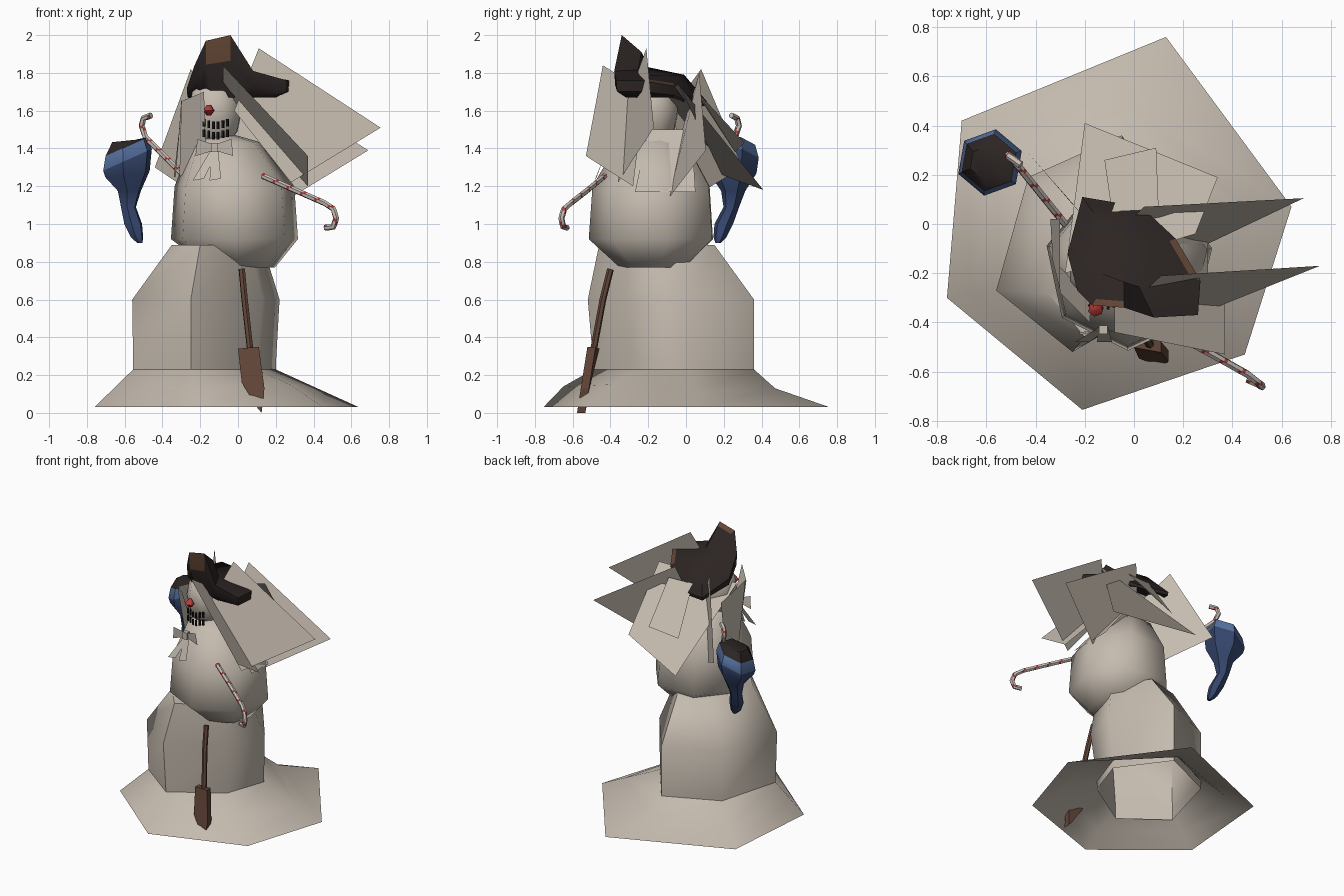
import bpy, bmesh, math
from mathutils import Vector

old = bpy.data.objects.get("Cube")
if old:
    bpy.data.objects.remove(old, do_unlink=True)


def material(name, rgb):
    m = bpy.data.materials.new(name)
    m.use_nodes = True
    m.diffuse_color = (*rgb, 1)
    m.node_tree.nodes["Principled BSDF"].inputs["Base Color"].default_value = (*rgb, 1)
    return m


SNOW = material("warm snow", (.56, .5, .43))
DARK = material("dark felt", (.025, .018, .017))
PATCH = material("brown felt", (.12, .06, .035))
WOOD = material("wood", (.12, .06, .04))
BLUE = material("navy blue", (.035, .06, .15))
LIGHT = material("light blue", (.09, .16, .34))
RED = material("red", (.5, .04, .04))
CREAM = material("candy white", (.56, .5, .45))
COAL = material("coal", (.01, .01, .01))


def build(name, verts, faces, mats, smooth=None):
    mesh = bpy.data.meshes.new(name)
    mesh.from_pydata([tuple(v) for v in verts], [], faces)
    for m in mats:
        mesh.materials.append(m)
    bm = bmesh.new()
    bm.from_mesh(mesh)
    bmesh.ops.recalc_face_normals(bm, faces=bm.faces)
    bm.to_mesh(mesh)
    bm.free()
    ob = bpy.data.objects.new(name, mesh)
    bpy.context.scene.collection.objects.link(ob)
    if smooth:
        bpy.ops.object.select_all(action='DESELECT')
        ob.select_set(True)
        bpy.context.view_layer.objects.active = ob
        bpy.ops.object.shade_smooth_by_angle(angle=math.radians(smooth))
    return ob


def loft(name, rings, mats, caps=(True, True), smooth=None):
    """Skin a list of equal rings of points."""
    n = len(rings[0])
    verts = [p for ring in rings for p in ring]
    faces = [(i * n + j, i * n + (j + 1) % n, (i + 1) * n + (j + 1) % n, (i + 1) * n + j)
             for i in range(len(rings) - 1) for j in range(n)]
    if caps[0]:
        faces.append(tuple(reversed(range(n))))
    if caps[1]:
        faces.append(tuple(range(len(verts) - n, len(verts))))
    return build(name, verts, faces, mats, smooth)


def ring(x, y, z, r, sides=6, phase=20, tilt=0):
    angles = [math.radians(phase) + math.tau * k / sides for k in range(sides)]
    return [Vector((x + r * math.cos(a), y + r * math.sin(a), z + tilt * r * math.cos(a))) for a in angles]


def stack(name, rows, mats, sides=6, phase=20, smooth=60):
    return loft(name, [ring(*row, sides, phase) for row in rows], mats, smooth=smooth)


def tube(name, points, radius, mats, sides=6):
    pts = [Vector(p) for p in points]
    rings = []
    for i, p in enumerate(pts):
        t = (pts[min(i + 1, len(pts) - 1)] - pts[max(i - 1, 0)]).normalized()
        a = t.cross(Vector((.3, .9, .2))).normalized()
        b = t.cross(a)
        rings.append([p + radius * (a * math.cos(math.tau * k / sides) + b * math.sin(math.tau * k / sides))
                      for k in range(sides)])
    return loft(name, rings, mats, smooth=50)


# Uneven lower body, open underneath, from three outlines
def outline(z, points):
    return [Vector((x, y, z)) for x, y in points]


foot = [(.2, .02), (-.05, .36), (-.43, .19), (-.555, -.26), (-.25, -.49), (.1, -.27)]
waist = [(.22, .0), (-.05, .36), (-.43, .19), (-.56, -.27), (-.25, -.52), (.13, -.3)]
chest = [(.13, -.08), (-.03, .15), (-.27, .09), (-.35, -.28), (-.2, -.46), (.06, -.33)]
loft("lower_body", [outline(.17, foot), outline(.25, foot), outline(.6, waist), outline(.89, chest)],
     [SNOW], (False, True), 60)

# Snow drift around the foot
rim = outline(.03, [(.64, .07), (.13, .76), (-.7, .42), (-.76, -.3), (-.21, -.755), (.45, -.53)])
inner = outline(.23, foot)
bends = [(.4, .11), (.72, .13), (.55, .11), (.5, .13), (.4, .14), (.5, .15)]
middle = []
for a, b, (t, z) in zip(rim, inner, bends):
    p = a.lerp(b, t)
    p.z = z
    middle.append(p)
loft("snow_drift", [rim, middle, inner], [SNOW], (False, False), 60)

# Upper body and head
stack("upper_body", [(.02, -.17, .77, .18), (-.02, -.17, .92, .345), (-.02, -.17, 1.2, .325),
                     (-.06, -.17, 1.43, .19), (-.09, -.17, 1.47, .08)], [SNOW], 7, 12)
stack("head", [(-.12, -.18, 1.42, .07), (-.12, -.18, 1.49, .125), (-.12, -.18, 1.6, .15),
               (-.12, -.18, 1.7, .13), (-.12, -.18, 1.76, .05)], [SNOW], 8)

# Thin broad sheets around the head
sheets = {
    "front_left_sheet": [(-.08, -.44, 1.84), (.37, -.53, 1.36), (.37, -.28, 1.2), (-.08, -.22, 1.7)],
    "left_front_sheet": [(.11, -.21, 1.93), (.755, -.17, 1.51), (.28, -.36, 1.22), (-.02, -.33, 1.6)],
    "left_rear_sheet": [(.04, .07, 1.8), (.69, .105, 1.39), (.28, -.09, 1.14), (-.05, -.02, 1.5)],
    "left_collar_sheet": [(.3, -.27, 1.17), (.3, .05, 1.17), (.04, .03, 1.5), (.04, -.2, 1.5)],
    "rear_sheet": [(.25, -.04, 1.74), (.34, .19, 1.26), (-.2, .41, 1.18), (-.28, -.2, 1.66)],
    "small_rear_sheet": [(.1, .06, 1.7), (.09, .31, 1.43), (-.12, .26, 1.38), (-.09, .05, 1.7)],
    "right_rear_sheet": [(-.25, .08, 1.82), (-.44, .3, 1.3), (-.22, .05, 1.15), (-.1, -.08, 1.6)],
    "right_side_sheet": [(-.3, .02, 1.6), (-.34, .02, 1.25), (-.33, -.15, 1.25), (-.3, -.27, 1.66)],
    "right_front_sheet": [(-.3, -.28, 1.65), (-.31, -.17, 1.25), (-.17, -.27, 1.35), (-.18, -.4, 1.7)],
}
for name, corners in sheets.items():
    build(name, corners, [(0, 1, 2, 3)], [SNOW])

# Face: nose and two rows of coal teeth
stack("nose", [(-.155, -.34, 1.575, .012), (-.155, -.345, 1.6, .032), (-.155, -.34, 1.63, .012)], [RED], 6)
for row, z in enumerate((1.465, 1.52)):
    for k in range(6):
        x = -.18 + .025 * k
        y = -.345 + abs(k - 2.5) * .006
        zz = z + abs(k - 2.5) * .006
        stack(f"tooth_{row}_{k}", [(x, y, zz - .02, .008), (x, y, zz + .02, .008)], [COAL], 4)

# Bow with two hanging tails
for side in (-1, 1):
    x = -.125
    build("bow_wing", [(x, -.43, 1.42), (x + side * .09, -.45, 1.45), (x + side * .1, -.44, 1.36),
                       (x, -.43, 1.39)], [(0, 1, 2, 3)], [SNOW])
    build("bow_tail", [(x - .02, -.42, 1.39), (x + .02, -.42, 1.39), (x - .01 + side * .045, -.48, 1.24),
                       (x - .07 + side * .045, -.48, 1.23)], [(0, 1, 2, 3)], [SNOW])
stack("bow_knot", [(-.125, -.43, 1.38, .025), (-.125, -.43, 1.43, .025)], [SNOW], 4, 45)


# Candy cane arms with thin red stripes
def cane(name, corners):
    points = []
    for a, b in zip(corners, corners[1:]):
        a, b = Vector(a), Vector(b)
        steps = max(1, round((b - a).length / .015))
        points += [a.lerp(b, i / steps) for i in range(steps)]
    points.append(Vector(corners[-1]))
    ob = tube(name, points, .016, [CREAM, RED])
    for f in ob.data.polygons:
        if len(f.vertices) == 4 and (f.index // 6 + f.index % 6) % 6 == 0:
            f.material_index = 1


cane("left_arm", [(.13, -.43, 1.255), (.3, -.52, 1.18), (.46, -.61, 1.11), (.505, -.645, 1.08),
                  (.52, -.66, 1.03), (.505, -.65, .985), (.46, -.63, .98)])
cane("right_arm", [(-.28, 0, 1.25), (-.49, .26, 1.46), (-.51, .28, 1.52), (-.5, .27, 1.56),
                   (-.46, .24, 1.575)])

# Hanging stocking: dark domed opening, light upper band, drooping tail
rows = [(-.6, .25, 1.44, .07, .1), (-.59, .25, 1.41, .118, .45), (-.585, .25, 1.34, .137, .45),
        (-.585, .25, 1.265, .125, .15), (-.575, .25, 1.175, .065, 0), (-.58, .24, 1.09, .042, 0),
        (-.555, .2, 1.0, .05, 0), (-.535, .18, .93, .035, 0), (-.52, .17, .9, .015, 0)]
stocking = loft("stocking", [ring(x, y, z, r, tilt=t) for x, y, z, r, t in rows], [BLUE, LIGHT, DARK], smooth=40)
for f in stocking.data.polygons:
    if f.index < 6 or (len(f.vertices) == 6 and f.center.z > 1.2):
        f.material_index = 2
    elif f.index < 12:
        f.material_index = 1

# Shovel leaning on the front
tube("shovel_handle", [(.02, -.4, .76), (.035, -.44, .6), (.065, -.49, .33)], .018, [WOOD])
blade = [(0, -.48, .34), (.11, -.5, .35), (.14, -.535, .13), (.125, -.555, 0), (.1, -.55, .03), (.02, -.525, .16)]
loft("shovel_blade", [[Vector(p) + Vector((0, dy, 0)) for p in blade] for dy in (-.022, .022)], [WOOD])

# Floppy hat: raised front peak, left spur, low rear brim, domed crown
brim = [Vector(p) for p in [(.27, -.23, 1.76), (.17, -.06, 1.73), (.03, .07, 1.64), (-.21, .11, 1.65),
                            (-.27, -.12, 1.72), (-.23, -.27, 1.84), (-.17, -.33, 1.97), (-.04, -.34, 2.0),
                            (.08, -.38, 1.81), (.26, -.37, 1.76)]]
centre = Vector((-.04, -.13, 1.67))
under = [centre + Vector(((p.x - centre.x) * .78, (p.y - centre.y) * .75, 0)) for p in brim]
flare = [a.lerp(b, .4) + (a - centre) * .08 - Vector((0, 0, .03)) for a, b in zip(brim, under)]
crown = [p.lerp(Vector((centre.x, centre.y, 1.82)), .5) for p in brim]
for p in crown:
    p.z = max(p.z, 1.79)
lip = [p.lerp(c, .25) for p, c in zip(brim, crown)]
hat = loft("hat", [under, flare, brim, lip, crown], [DARK, PATCH], smooth=45)
for f in hat.data.polygons:
    if f.index in (16, 20, 26):
        f.material_index = 1
